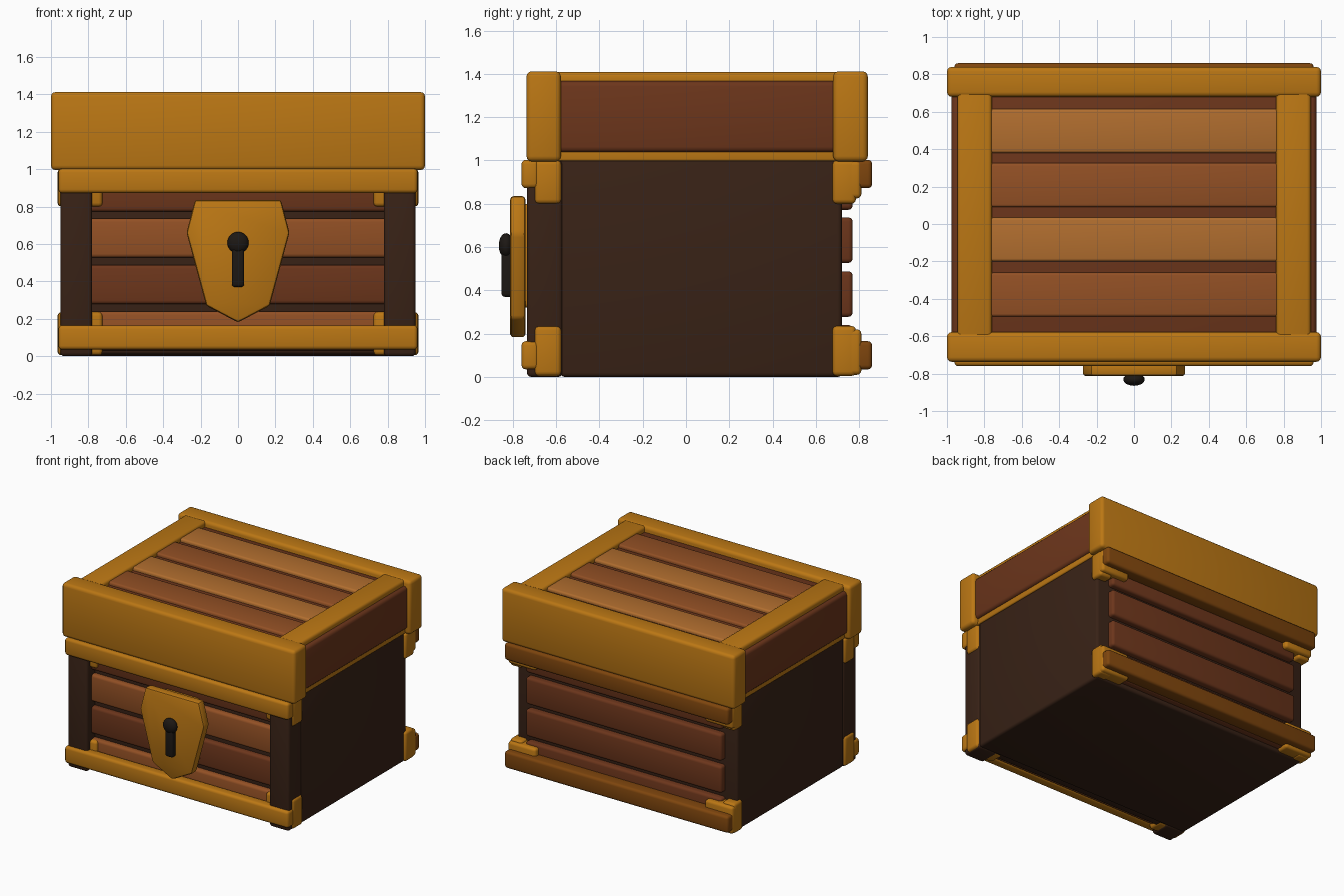
import bpy, bmesh, math

if "Cube" in bpy.data.objects:
    bpy.data.objects.remove(bpy.data.objects["Cube"])


def material(name, rgb):
    m = bpy.data.materials.new(name)
    m.diffuse_color = (*rgb, 1)
    m.use_nodes = True
    m.node_tree.nodes["Principled BSDF"].inputs["Base Color"].default_value = m.diffuse_color
    return m


GOLD = material("gold", (0.50, 0.185, 0.007))
BRONZE = material("bronze", (0.21, 0.06, 0.004))
DARK = material("dark_wood", (0.04, 0.016, 0.008))
BROWN = material("brown_wood", (0.15, 0.036, 0.011))
MEDIUM = material("medium_wood", (0.29, 0.08, 0.018))
LIGHT = material("light_wood", (0.44, 0.155, 0.028))
BLACK = material("black_iron", (0.012, 0.009, 0.007))


def finish(name, bm, mat, bevel=0.0, segments=3):
    """Turn a bmesh into a bevelled, smooth-shaded object."""
    bmesh.ops.recalc_face_normals(bm, faces=bm.faces)
    if bevel:
        bmesh.ops.bevel(bm, geom=bm.edges[:], offset=bevel, segments=segments,
                        profile=0.5, affect='EDGES', clamp_overlap=True)
    me = bpy.data.meshes.new(name)
    bm.to_mesh(me)
    bm.free()
    me.materials.append(mat)
    ob = bpy.data.objects.new(name, me)
    bpy.context.collection.objects.link(ob)
    bpy.ops.object.select_all(action='DESELECT')
    ob.select_set(True)
    bpy.context.view_layer.objects.active = ob
    bpy.ops.object.shade_smooth_by_angle(angle=math.radians(35))
    return ob


def box(name, x, y, z, mat, bevel=0.02):
    """Rounded box from (min, max) ranges."""
    bm = bmesh.new()
    bmesh.ops.create_cube(bm, size=1)
    for v in bm.verts:
        v.co = [r[0] if c < 0 else r[1] for c, r in zip(v.co, (x, y, z))]
    return finish(name, bm, mat, bevel)


def pair(name, x, y, z, mat, bevel=0.02):
    """The same box on the right and left sides."""
    box(name + "_right", x, y, z, mat, bevel)
    box(name + "_left", (-x[1], -x[0]), y, z, mat, bevel)


# Chest body and front posts
box("body", (-0.945, 0.945), (-0.58, 0.72), (0.0, 1.02), DARK)
box("front_backing", (-0.85, 0.85), (-0.64, -0.5), (0.01, 1.0), DARK)
pair("front_post", (0.78, 0.95), (-0.735, -0.57), (0.0, 1.0), DARK)

# Front and back planks
for i, (z0, mat) in enumerate(zip((0.03, 0.278, 0.527, 0.772), (MEDIUM, BROWN, MEDIUM, BROWN))):
    z = (z0, z0 + 0.21)
    box(f"front_plank_{i + 1}", (-0.82, 0.82), (-0.68, -0.57), z, mat)
    box(f"back_plank_{i + 1}", (-0.84, 0.84), (0.66, 0.77), z, BROWN)

# Horizontal bars and corner brackets, bottom and top
for level, bar_z, bracket_z, back_z in (
        ("lower", (0.035, 0.165), (0.005, 0.235), (0.01, 0.22)),
        ("upper", (0.872, 1.003), (0.80, 1.0), (0.825, 0.998))):
    box(f"{level}_front_bar", (-0.96, 0.96), (-0.76, -0.68), bar_z, GOLD)
    box(f"{level}_back_bar", (-0.96, 0.96), (0.74, 0.86), bar_z, BRONZE)
    pair(f"{level}_front_bracket", (0.725, 0.962), (-0.70, -0.577), bracket_z, GOLD)
    pair(f"{level}_back_bracket", (0.86, 0.965), (0.677, 0.785), bracket_z, GOLD)
    pair(f"{level}_back_bracket_arm", (0.725, 0.965), (0.69, 0.81), back_z, GOLD)

# Lid: wooden box, heavy front and back beams, side trim
box("lid_panel", (-0.975, 0.975), (-0.65, 0.75), (1.038, 1.367), BROWN, 0.025)
box("lid_front_beam", (-1.0, 1.0), (-0.737, -0.578), (0.995, 1.412), GOLD, 0.025)
box("lid_back_beam", (-1.0, 1.0), (0.68, 0.84), (0.995, 1.412), GOLD, 0.025)
pair("lid_top_trim", (0.76, 0.945), (-0.63, 0.73), (1.34, 1.408), GOLD)
pair("lid_bottom_trim", (0.76, 0.955), (-0.63, 0.73), (0.997, 1.07), GOLD, 0.01)

# Lid top planks
for i, y0 in enumerate((-0.495, -0.20, 0.09, 0.38)):
    box(f"lid_plank_{i + 1}", (-0.80, 0.80), (y0, y0 + 0.235), (1.33, 1.392),
        LIGHT if i % 2 else MEDIUM, 0.015)

# Lock plate: shield profile extruded forwards
half = [(0.23, 0.835), (0.275, 0.66), (0.17, 0.27)]
profile = half + [(0, 0.18)] + [(-x, z) for x, z in reversed(half)]
bm = bmesh.new()
face = bm.faces.new([bm.verts.new((x, -0.742, z)) for x, z in profile])
ext = bmesh.ops.extrude_face_region(bm, geom=[face])
for v in ext["geom"]:
    if isinstance(v, bmesh.types.BMVert):
        v.co.y = -0.812
finish("lock_plate", bm, GOLD, 0.015, 2)
box("lock_backing", (-0.15, 0.15), (-0.76, -0.66), (0.32, 0.80), GOLD)

# Keyhole: flattened knob and slot
bm = bmesh.new()
bmesh.ops.create_uvsphere(bm, u_segments=24, v_segments=14, radius=1)
for v in bm.verts:
    v.co = (v.co.x * 0.057, v.co.y * 0.034 - 0.831, v.co.z * 0.057 + 0.607)
finish("keyhole_knob", bm, BLACK)
box("keyhole_slot", (-0.033, 0.033), (-0.852, -0.80), (0.37, 0.61), BLACK, 0.015)
